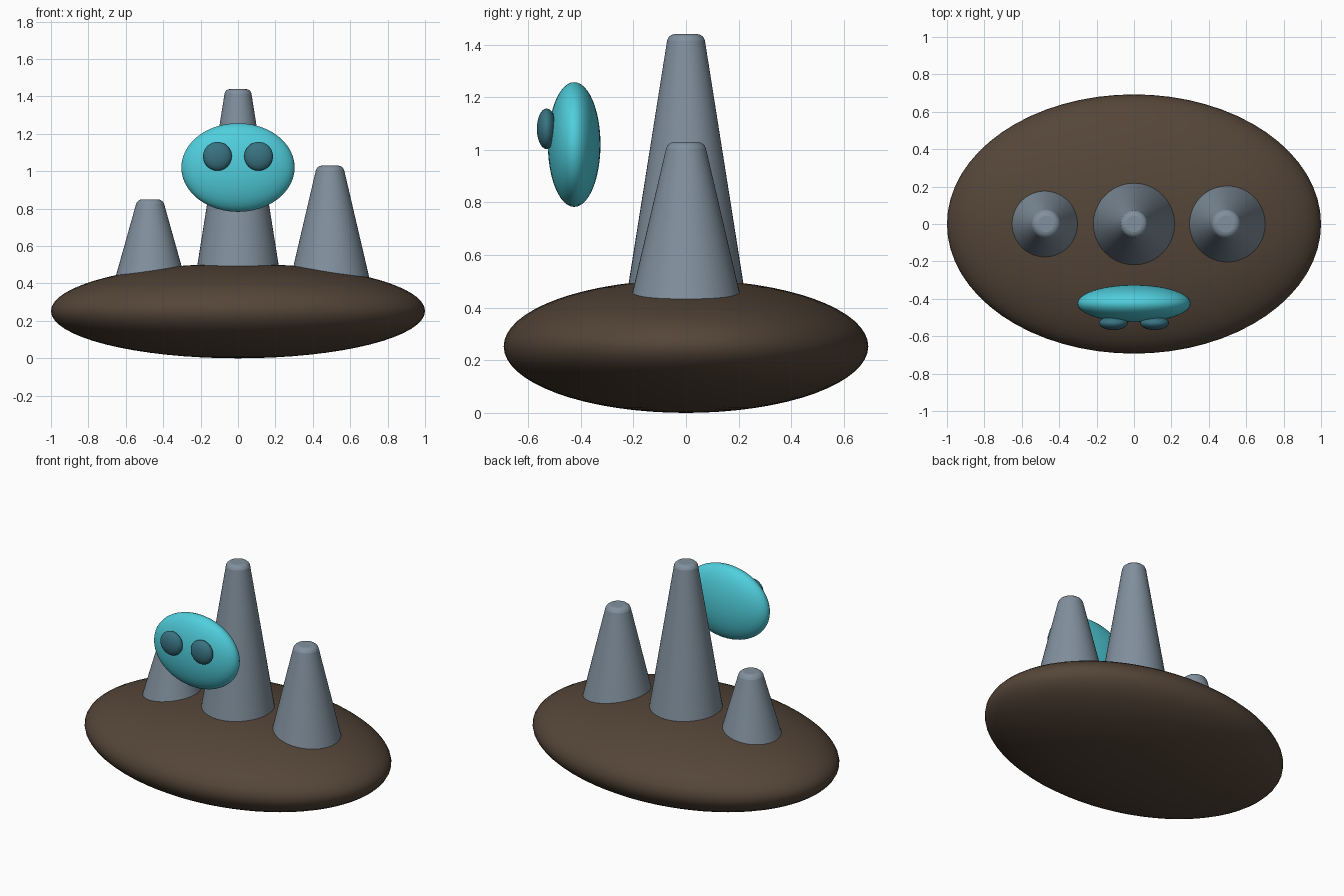
import bpy
from math import radians

if "Cube" in bpy.data.objects:
    bpy.data.objects.remove(bpy.data.objects["Cube"])


def material(name, rgb):
    m = bpy.data.materials.new(name)
    m.diffuse_color = (*rgb, 1)
    m.use_nodes = True
    m.node_tree.nodes["Principled BSDF"].inputs["Base Color"].default_value = m.diffuse_color
    return m


brown = material("earth_brown", (0.09, 0.06, 0.04))
slate = material("slate_grey", (0.22, 0.28, 0.34))
cyan = material("cyan", (0.08, 0.62, 0.72))
teal = material("dark_teal", (0.04, 0.17, 0.22))


def ellipsoid(name, centre, radii, mat, segments=48, rings=24):
    bpy.ops.mesh.primitive_uv_sphere_add(segments=segments, ring_count=rings,
                                         radius=1, location=centre)
    ob = bpy.context.object
    ob.name = name
    ob.scale = radii
    bpy.ops.object.transform_apply(location=False, rotation=False, scale=True)
    bpy.ops.object.shade_smooth()
    ob.data.materials.append(mat)
    return ob


def spire(name, x, top, r_low, r_top, bottom=0.38):
    # tapered column sunk into the base, with a softened top rim
    bpy.ops.mesh.primitive_cone_add(vertices=48, radius1=r_low, radius2=r_top,
                                    depth=top - bottom,
                                    location=(x, 0, (top + bottom) / 2))
    ob = bpy.context.object
    ob.name = name
    ob.data.materials.append(slate)
    bpy.ops.object.shade_smooth_by_angle(angle=radians(40))
    bev = ob.modifiers.new("rim", 'BEVEL')
    bev.width = 0.025
    bev.segments = 3
    bev.limit_method = 'ANGLE'
    bev.angle_limit = radians(40)
    return ob


# Flattened oval base
ellipsoid("base", (0, 0, 0.253), (1, 0.693, 0.253), brown, 64, 32)

# Three spires
spire("centre_spire", 0, 1.44, 0.236, 0.068)
spire("right_spire", 0.492, 1.03, 0.222, 0.07)
spire("left_spire", -0.47, 0.85, 0.2, 0.068)

# Floating face disc and its two eyes
ellipsoid("face", (0, -0.425, 1.02), (0.303, 0.1, 0.237), cyan)
for side, sx in (("left", -1), ("right", 1)):
    ellipsoid(side + "_eye", (sx * 0.11, -0.53, 1.08), (0.077, 0.037, 0.077),
              teal, 32, 16)
